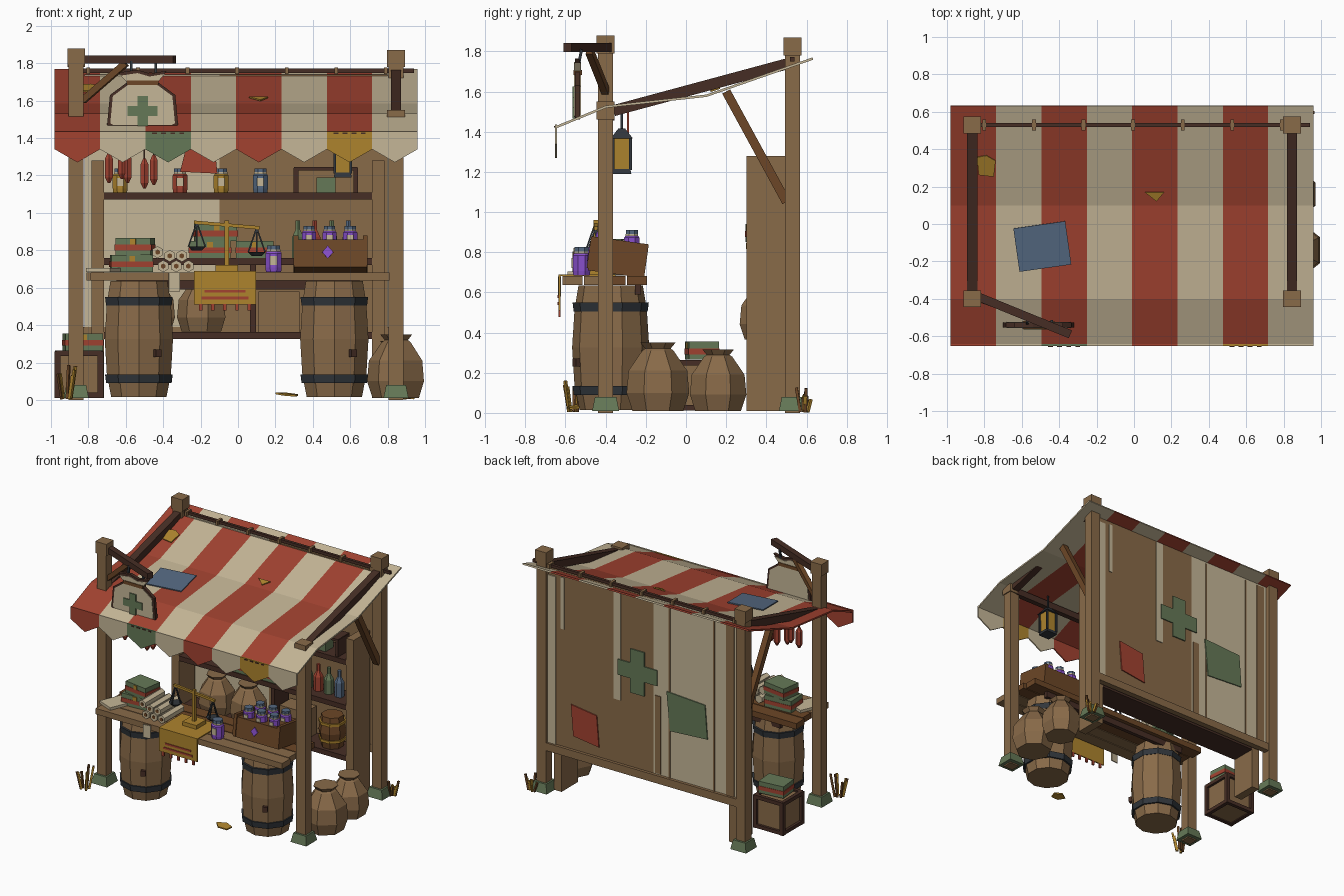
import bpy, math, random
from mathutils import Vector

default = bpy.data.objects.get("Cube")
if default:
    bpy.data.objects.remove(default, do_unlink=True)
random.seed(4)


def material(name, *rgb):
    m = bpy.data.materials.new(name)
    m.use_nodes = True
    m.diffuse_color = (*rgb, 1)
    m.node_tree.nodes["Principled BSDF"].inputs["Base Color"].default_value = (*rgb, 1)
    return m


red = material("brick red", .36, .055, .03)
cream = material("canvas cream", .56, .47, .31)
wood = material("weathered wood", .25, .145, .066)
dark = material("dark wood", .062, .027, .018)
brown = material("warm brown wood", .15, .062, .02)
green = material("sage green", .13, .19, .095)
mustard = material("mustard", .42, .23, .027)
iron = material("dark iron", .03, .036, .043)
purple = material("purple potion", .25, .08, .6)
blue = material("slate blue", .09, .14, .22)


def mesh(name, verts, faces, mats, rule=None):
    data = bpy.data.meshes.new(name)
    data.from_pydata(verts, [], faces)
    for m in mats:
        data.materials.append(m)
    if rule:
        for p in data.polygons:
            p.material_index = rule(p)
    obj = bpy.data.objects.new(name, data)
    bpy.context.collection.objects.link(obj)
    return obj


def prism(name, outline, depth, mat, loc=(0, 0, 0), rot=(0, 0, 0)):
    n = len(outline)
    verts = [(u, v, h) for h in (-depth / 2, depth / 2) for u, v in outline]
    faces = [tuple(reversed(range(n))), tuple(range(n, n + n))]
    faces += [(i, (i + 1) % n, (i + 1) % n + n, i + n) for i in range(n)]
    obj = mesh(name, verts, faces, [mat])
    obj.location, obj.rotation_euler = loc, rot
    return obj


def upright(name, outline, depth, mat, y):
    return prism(name, outline, depth, mat, (0, y, 0), (math.pi / 2, 0, 0))


def box(name, loc, size, mat, turn=0, tilt=0):
    a, b = size[0] / 2, size[1] / 2
    return prism(name, [(-a, -b), (a, -b), (a, b), (-a, b)], size[2], mat, loc, (tilt, 0, turn))


def bar(name, start, end, width, mat):
    a, b = Vector(start), Vector(end)
    obj = box(name, (a + b) / 2, (width, width, (b - a).length), mat)
    obj.rotation_euler = (b - a).to_track_quat("Z", "Y").to_euler()
    return obj


def lathe(name, loc, profile, sides, mat, size=1):
    verts = [(r * math.cos(t) * size, r * math.sin(t) * size, z * size) for r, z in profile
             for t in [math.tau * (k + .5) / sides for k in range(sides)]]
    faces = [(j * sides + k, j * sides + (k + 1) % sides, (j + 1) * sides + (k + 1) % sides, (j + 1) * sides + k)
             for j in range(len(profile) - 1) for k in range(sides)]
    faces += [tuple(reversed(range(sides))), tuple(range(len(verts) - sides, len(verts)))]
    obj = mesh(name, verts, faces, [mat])
    obj.location = loc
    return obj


def cross(name, x, y, z, span, arm, mat):
    box(name + "_upright", (x, y, z), (arm, .009, span), mat)
    box(name + "_arm", (x, y, z), (span, .008, arm), mat)


def jar(name, x, y, z, mat, size=1, tilt=0):
    lathe(name, (x, y, z), [(.04, 0), (.043, .02), (.043, .09), (.03, .105)], 8, mat, size)
    lathe(name + "_band", (x, y, z), [(.036, .09), (.036, .108)], 8, cream, size)
    lathe(name + "_lid", (x, y, z), [(.034, .106), (.034, .128)], 8, blue, size)
    box(name + "_label", (x, y - .042 * size, z + .055 * size), (.035 * size, .006, .045 * size), cream)


def tin(name, x, y, z, width, turn=0):
    box(name, (x, y, z + .045), (width, .15, .09), green, turn)
    box(name + "_stripe", (x, y, z + .04), (width + .008, .156, .03), red, turn)
    box(name + "_clasp", (x + .077 * math.sin(turn), y - .077 * math.cos(turn), z + .07),
        (.03, .009, .03), mustard, turn)


def sack(name, x, y, z, size):
    lathe(name, (x, y, z), [(.13, 0), (.16, .09), (.15, .2), (.08, .3), (.065, .31), (.09, .34)], 7, wood, size)


# Posts with caps and stone feet
left, right, front, back = .845, -.865, -.4, .53
for name, x, y, top in (("front_left", left, front, 1.55), ("front_right", right, front, 1.88),
                        ("back_left", left, back, 1.87), ("back_right", right, back, 1.87)):
    box(name + "_post", (x, y, top / 2), (.08, .075, top), wood)
    box(name + "_cap", (x, y, top - .045), (.095, .09, .09), wood)
    lathe(name + "_foot", (x, y, .01), [(.095, 0), (.075, .07)], 4, green)

# Striped canopy with hanging pennants
slope = [(-.645, 1.43), (-.4, 1.53), (.1, 1.585), (.63, 1.77)]
edge, stripe = -.98, .2425
rows = len(slope)
canopy = mesh("canopy", [(edge + i * stripe, y, z) for i in range(9) for y, z in slope],
              [(i * rows + j, (i + 1) * rows + j, (i + 1) * rows + j + 1, i * rows + j + 1)
               for i in range(8) for j in range(rows - 1)],
              [red, cream], lambda p: p.index // (rows - 1) % 2)
canopy.modifiers.new("cloth_thickness", "SOLIDIFY").thickness = .012
for i, mat in enumerate((red, cream, green, cream, red, cream, mustard, cream)):
    a = edge + i * stripe
    b = a + stripe
    upright("pennant", [(a, 1.435), (a, 1.34), ((a + b) / 2, 1.27), (b, 1.34), (b, 1.435)], .01, mat, -.647)
    if mat in (green, mustard):
        for k in (.2, .4, .6, .8):
            box("pennant_stitch", (a + k * stripe, -.654, 1.425), (.025, .006, .008), dark)

# Canopy patches follow the cloth slope
box("blue_canopy_patch", (-.49, -.12, 1.57), (.28, .235, .008), blue, .14, .11)
prism("mustard_canopy_patch", [(-.05, .05), (-.04, -.05), (.04, -.06), (.05, .03), (0, .06)], .008, mustard,
      (-.79, .31, 1.667), (.335, 0, 0))
prism("small_canopy_patch", [(-.05, .02), (.01, -.03), (.05, .02)], .008, mustard, (.11, .15, 1.611), (.335, 0, 0))

# Roof frame, rod and clips
for x in (left, right):
    bar("rafter", (x, -.36, 1.505), (x, .53, 1.745), .055, dark)
    bar("roof_brace", (x, .2, 1.6), (x, .5, 1.05), .045, brown)
box("front_beam", (0, -.375, 1.48), (1.65, .04, .05), dark)
bar("canopy_rod", (-.86, .53, 1.76), (.94, .53, 1.76), .022, dark)
for k in range(7):
    box("rod_clip", (-.8 + k * .265, .53, 1.76), (.02, .06, .035), wood)

# Back wall, one half timber and one half canvas
box("timber_wall", (.35, .53, 1.04), (.9, .02, 1.4), wood)
box("canvas_wall", (-.46, .53, 1.04), (.72, .02, 1.4), cream)
box("wall_rail", (0, .54, .36), (1.7, .045, .06), wood)
for x, width, z, high, mat in ((.77, .07, 1.04, 1.3, cream), (.21, .06, 1.3, .84, cream),
                               (.68, .03, 1.5, .4, cream), (-.14, .05, .7, .6, wood), (-.24, .012, 1.04, 1.34, wood),
                               (-.62, .012, 1.04, 1.34, wood), (-.76, .07, 1.04, 1.34, wood)):
    box("wall_streak", (x, .543, z), (width, .008, high), mat)
cross("wall_cross", .03, .552, 1.14, .34, .12, green)
upright("green_wall_patch", [(-.22, 1.06), (-.25, .76), (-.57, .78), (-.55, 1.04)], .008, green, .55)
upright("red_wall_patch", [(.6, .74), (.58, .5), (.36, .47), (.38, .71)], .008, red, .55)

# Shelf unit behind the counter
for x in (-.75, .75):
    box("shelf_side", (x, .4, .645), (.065, .2, 1.27), wood)
for z in (.345, .74, 1.09):
    box("shelf_board", (0, .4, z), (1.44, .2, .038), dark)
box("shelf_divider", (.08, .4, .54), (.03, .18, .36), dark)
for x in (-.46, -.19):
    sack("shelf_sack", x, .4, .365, .85)
box("shelf_crate", (.22, .42, .47), (.22, .14, .22), wood)
lathe("shelf_keg", (.53, .4, .365), [(.08, 0), (.1, .12), (.08, .24)], 8, brown)
for z in (.05, .18):
    lathe("keg_hoop", (.53, .4, .365 + z), [(.1, 0), (.1, .02)], 8, mustard)
for x, mat in ((.32, green), (.41, red), (.5, green), (.59, blue)):
    lathe("bottle", (x, .4, .76), [(.035, 0), (.035, .11), (.014, .15), (.014, .2)], 6, mat)
for x, mat in ((-.63, mustard), (-.31, red), (-.09, mustard), (.12, blue)):
    jar("shelf_jar", x, .37, 1.11, mat)
tin("shelf_tin_low", -.15, .38, .76, .22)
tin("shelf_tin_side", .09, .38, .76, .2)
tin("shelf_tin_high", -.12, .38, .85, .22, .08)
for x in (.31, .63):
    box("open_box_side", (x, .38, 1.175), (.025, .14, .13), dark)
box("open_box_top", (.47, .38, 1.235), (.34, .14, .018), dark)
box("open_box_pouch", (.47, .38, 1.15), (.1, .1, .08), green)

# Counter on two barrels
for k, mat in enumerate((wood, wood, brown, brown)):
    box("counter_plank", (.01 * (-1) ** k, -.565 + k * .107, .66), (1.6, .1, .045), mat)
box("counter_apron", (0, -.24, .62), (1.3, .03, .06), dark)
for x in (-.53, .515):
    lathe("barrel", (x, -.375, .015), [(.155, 0), (.18, .12), (.192, .31), (.18, .5), (.16, .62)], 10, wood)
    for z in (.09, .505):
        lathe("barrel_hoop", (x, -.375, z), [(.184, 0), (.19, .045)], 10, iron)
    box("barrel_knot", (x + .1, -.545, .25), (.035, .025, .04), dark, .5)

# Draped cloth with stripes and tassels
box("cloth_top", (-.07, -.49, .686), (.33, .28, .008), mustard)
box("cloth_drop", (-.07, -.63, .6), (.33, .01, .18), mustard)
for z, width in ((.58, .22), (.545, .25)):
    box("cloth_stripe", (-.07, -.637, z), (width, .006, .014), red)
for k in range(5):
    box("cloth_tassel", (-.2 + k * .065, -.63, .495), (.018, .012, .035), red)

# Balance scale
box("scale_base", (-.06, -.45, .705), (.12, .12, .03), mustard)
bar("scale_column", (-.06, -.45, .71), (-.06, -.45, .96), .022, mustard)
bar("scale_beam", (-.235, -.45, .95), (.115, -.45, .92), .018, mustard)
for x, z in ((-.22, .95), (.1, .92)):
    for dx, dy in ((-.045, 0), (.045, 0), (0, .045), (0, -.045)):
        bar("scale_chain", (x, -.45, z), (x + dx, -.45 + dy, z - .13), .008, iron)
    lathe("scale_pan", (x, -.45, z - .15), [(.03, 0), (.05, .02)], 8, iron)

# Goods on the counter
tin("counter_tin_low", -.57, -.38, .685, .22, .06)
tin("counter_tin_high", -.55, -.38, .775, .19, -.15)
for x, z in ((-.4, .715), (-.33, .715), (-.265, .715), (-.365, .77), (-.3, .77), (-.43, .79)):
    roll = lathe("paper_scroll", (x, -.56, z), [(.032, 0), (.032, .24)], 6, cream)
    roll.rotation_euler.x = -math.pi / 2
    core = lathe("scroll_core", (x, -.564, z), [(.014, 0), (.014, .006)], 6, brown)
    core.rotation_euler.x = -math.pi / 2
box("hanging_note", (-.34, -.63, .63), (.06, .008, .1), cream, .1)
box("open_ledger", (-.71, -.47, .695), (.14, .2, .02), cream, -.4)
jar("loose_potion", .19, -.52, .685, purple, 1.1)

# Tilted potion crate
lean = -.14
box("potion_crate", (.495, -.34, .765), (.39, .28, .15), brown, 0, lean)
for x in (.31, .68):
    box("potion_crate_end", (x, -.34, .78), (.025, .29, .16), brown, 0, lean)
prism("crate_diamond", [(-.03, 0), (0, -.035), (.03, 0), (0, .035)], .008, purple,
      (.48, -.485, .79), (math.pi / 2 + lean, 0, 0))
for x in (.38, .49, .6):
    for y in (-.41, -.27):
        jar("crate_potion", x, y, .8 - (y + .35) * .15, purple, .95)

# Hanging pouch sign on its bracket
bar("sign_beam", (-.83, -.39, 1.82), (-.34, -.59, 1.82), .045, dark)
bar("sign_brace", (-.83, -.4, 1.6), (-.6, -.48, 1.8), .035, brown)
pouch = [(-.19, -.1), (-.17, -.11), (.17, -.11), (.19, -.1), (.175, .06), (.08, .13),
         (.13, .19), (.04, .175), (-.03, .195), (-.13, .18), (-.08, .13), (-.175, .06)]
for name, grow, depth, mat in (("sign_rim", 1, .025, dark), ("sign_face", .91, .033, cream)):
    upright(name, [(-.51 + u * grow, 1.57 + v * grow) for u, v in pouch], depth, mat, -.54)
box("sign_tie", (-.51, -.54, 1.695), (.17, .042, .025), brown)
cross("sign_cross", -.51, -.56, 1.545, .16, .055, green)
for x in (-.57, -.44):
    bar("sign_strap", (x, -.535, 1.73), (x, -.52, 1.81), .014, iron)

# Sausages, cloth and lantern under the canopy
for x, z in ((-.69, 1.16), (-.62, 1.18), (-.59, 1.16), (-.5, 1.13), (-.45, 1.15)):
    lathe("sausage", (x, -.4, z), [(.008, 0), (.024, .03), (.024, .13), (.008, .16)], 6, red)
    bar("sausage_string", (x, -.4, z + .15), (x, -.39, 1.48), .008, dark)
upright("hanging_red_cloth", [(-.31, 1.22), (-.11, 1.21), (-.14, 1.5), (-.24, 1.5)], .01, red, -.29)
lamp = (.56, -.32)
for name, z, r, s, high, mat in (("lantern_base", 1.19, .068, .06, .025, iron), ("lantern_glass", 1.215, .05, .058, .15, mustard),
                                 ("lantern_roof", 1.365, .08, .025, .05, iron)):
    lathe(name, (*lamp, z), [(r, 0), (s, high)], 4, mat)
for dx in (-.043, .043):
    for dy in (-.043, .043):
        box("lantern_bar", (lamp[0] + dx, lamp[1] + dy, 1.29), (.014, .014, .16), iron)
bar("lantern_hook", (*lamp, 1.4), (*lamp, 1.52), .012, iron)

# Ground sacks, framed crate and tin beside the stall
sack("large_ground_sack", .85, -.14, .01, 1)
sack("small_ground_sack", .84, .16, .01, .9)
cx, cy, half = -.85, .08, .115
box("side_crate", (cx, cy, .135), (.22, .22, .23), wood)
for a in (-half, half):
    for b in (-half, half):
        box("crate_upright", (cx + a, cy + b, .135), (.03, .03, .25), dark)
    for z in (.025, .25):
        box("crate_rail_long", (cx, cy + a, z), (.24, .028, .028), dark)
        box("crate_rail_short", (cx + a, cy, z), (.028, .24, .028), dark)
tin("side_tin", cx + .02, cy, .265, .2, .1)

# Dry grass tufts and a fallen leaf
for x, y, tall in ((-.92, -.56, .2), (.91, .59, .13)):
    for k in range(9):
        dx, dy = random.uniform(-.06, .06), random.uniform(-.05, .05)
        bar("grass_blade", (x + dx / 2, y + dy / 2, .005), (x + dx, y + dy, tall * random.uniform(.5, 1)),
            .014, (mustard, brown)[k % 2])
prism("fallen_leaf", [(-.06, 0), (-.02, -.04), (.05, -.03), (.06, .02), (0, .04)], .01, mustard, (.26, -.55, .03), (.1, .1, 0))
